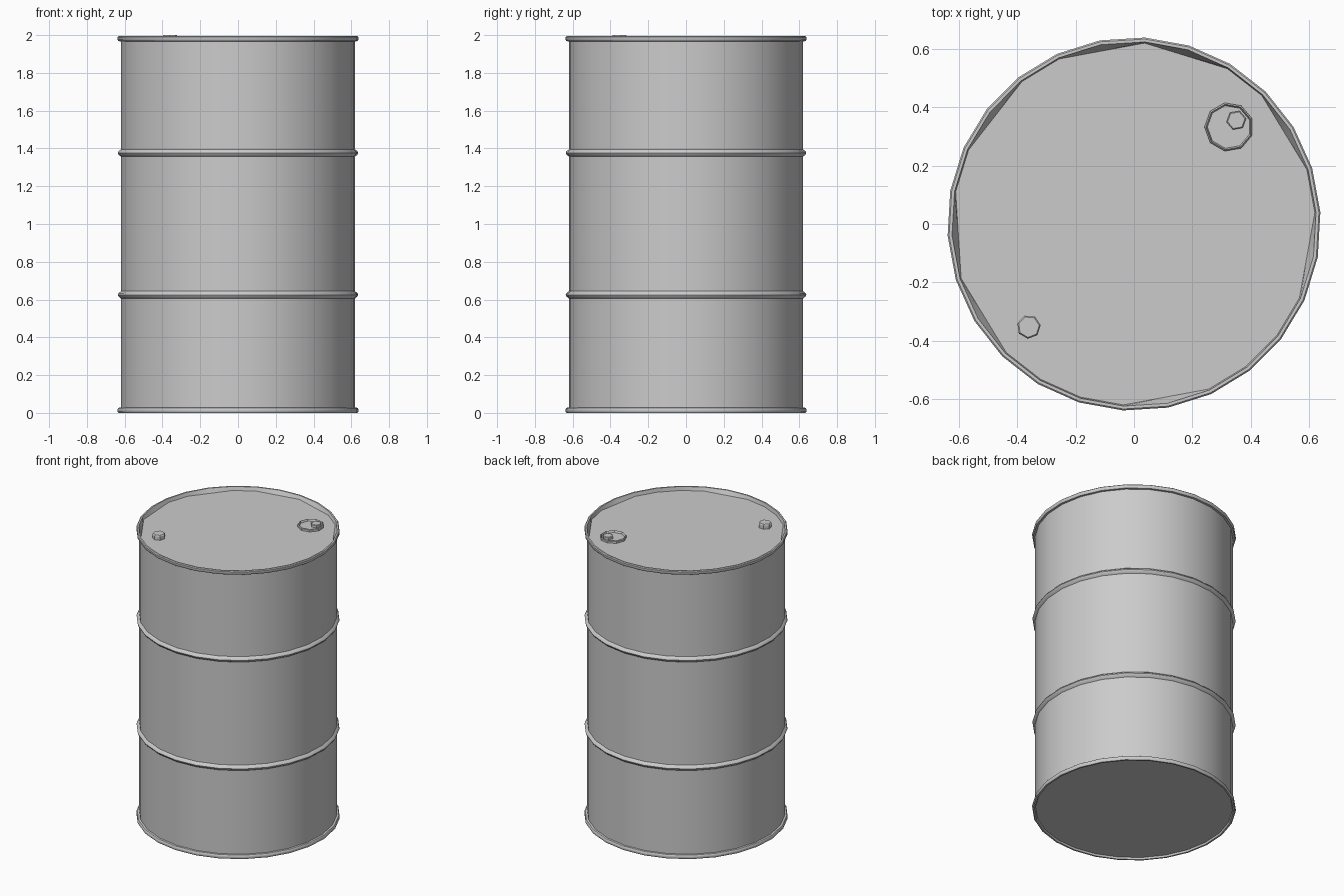
import bpy, bmesh
from math import sin, cos, radians, pi

if "Cube" in bpy.data.objects:
    bpy.data.objects.remove(bpy.data.objects["Cube"])

SIDES = 26
START = radians(3.6)


def finish(name, bm, smooth=None):
    bmesh.ops.recalc_face_normals(bm, faces=bm.faces)
    mesh = bpy.data.meshes.new(name)
    bm.to_mesh(mesh)
    bm.free()
    obj = bpy.data.objects.new(name, mesh)
    bpy.context.collection.objects.link(obj)
    if smooth:
        bpy.ops.object.select_all(action='DESELECT')
        obj.select_set(True)
        bpy.context.view_layer.objects.active = obj
        bpy.ops.object.shade_smooth_by_angle(angle=radians(smooth))
    return obj


def lathe(bm, profile, sides, start=0.0, centre=(0, 0)):
    """Spin (radius, z) points into rings, bridge them and cap both ends."""
    rings = []
    for r, z in profile:
        rings.append([bm.verts.new((centre[0] + r * cos(start + 2 * pi * k / sides),
                                    centre[1] + r * sin(start + 2 * pi * k / sides), z))
                      for k in range(sides)])
    for a, b in zip(rings, rings[1:]):
        for k in range(sides):
            j = (k + 1) % sides
            bm.faces.new((a[k], a[j], b[j], b[k]))
    bm.faces.new(rings[0][::-1])
    bm.faces.new(rings[-1])
    return rings


def bead(z):
    return [(0.621, z - 0.019), (0.634, z - 0.009), (0.638, z),
            (0.634, z + 0.009), (0.621, z + 0.019)]


# drum shell: recessed base, rolled rims, two rolling hoops, recessed lid
profile = ([(0.618, 0.012), (0.623, 0.0), (0.634, 0.0), (0.639, 0.006),
            (0.639, 0.020), (0.634, 0.027), (0.621, 0.028)]
           + bead(0.625) + bead(1.376)
           + [(0.621, 1.967), (0.634, 1.968), (0.639, 1.975),
              (0.639, 1.989), (0.634, 1.994), (0.624, 1.994), (0.620, 1.968)])
bm = bmesh.new()
rings = lathe(bm, profile, SIDES, START)
# the lid outline has fewer corners: flatten the skipped ones onto the chord
lid = rings[-1]
for k in (2, 5, 7, 10, 13, 15, 20, 25):
    lid[k].co = (lid[k - 1].co + lid[(k + 1) % SIDES].co) / 2
finish("drum_shell", bm, 40)

# large bung: thin raised collar with a sunken floor
bm = bmesh.new()
lathe(bm, [(0.084, 1.960), (0.084, 1.980), (0.079, 1.985), (0.074, 1.971)],
      9, radians(20), (0.325, 0.332))
finish("large_bung_collar", bm)

# plug inside the large bung
bm = bmesh.new()
lathe(bm, [(0.034, 1.965), (0.034, 1.986), (0.030, 1.989)], 6, radians(10), (0.35, 0.355))
finish("large_bung_plug", bm)

# small bung
bm = bmesh.new()
lathe(bm, [(0.041, 1.960), (0.041, 1.993), (0.036, 2.0)], 7, radians(8), (-0.36, -0.352))
finish("small_bung", bm)
